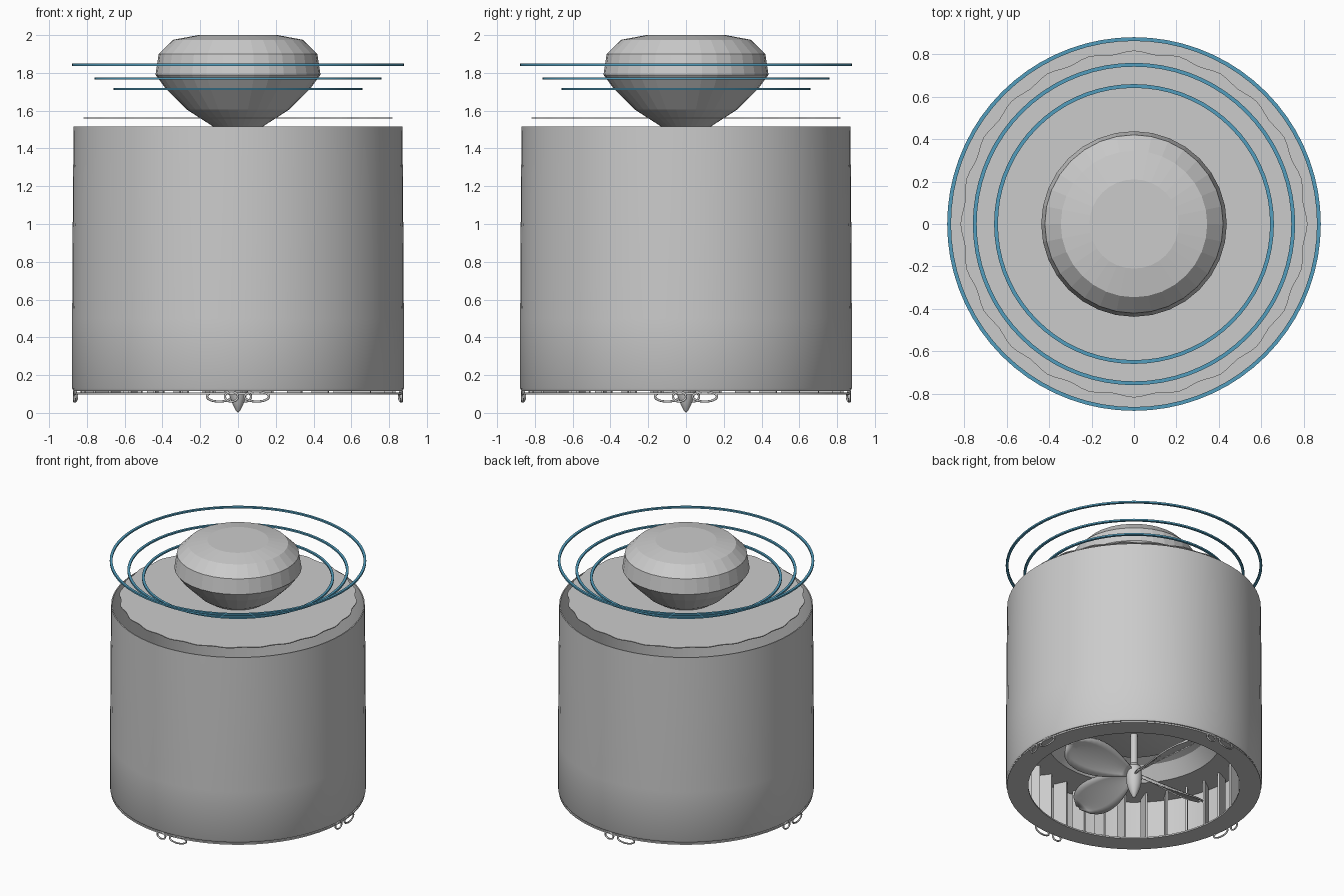
import bpy, bmesh, math
from mathutils import Matrix, Vector

cube = bpy.data.objects.get("Cube")
if cube:
    bpy.data.objects.remove(cube, do_unlink=True)


def material(name, rgb):
    m = bpy.data.materials.new(name)
    m.use_nodes = True
    m.diffuse_color = (*rgb, 1)
    m.node_tree.nodes["Principled BSDF"].inputs["Base Color"].default_value = (*rgb, 1)
    return m


GREY = material("light grey", (0.6, 0.6, 0.6))
BLUE = material("ring blue", (0.085, 0.34, 0.51))


def finish(bm, name, mat, smooth=True):
    bmesh.ops.recalc_face_normals(bm, faces=bm.faces)
    mesh = bpy.data.meshes.new(name)
    bm.to_mesh(mesh)
    bm.free()
    mesh.materials.append(mat)
    if smooth:
        mesh.shade_smooth()
        mesh.set_sharp_from_angle(angle=math.radians(30))
    obj = bpy.data.objects.new(name, mesh)
    bpy.context.collection.objects.link(obj)
    return obj


def lathe(name, profile, mat=GREY, sides=72, closed=True, smooth=True):
    """Spin a radius/height profile about the z axis."""
    bm = bmesh.new()
    verts = [bm.verts.new((r, 0, z)) for r, z in profile]
    edges = [bm.edges.new(p) for p in zip(verts, verts[1:])]
    if closed:
        edges.append(bm.edges.new((verts[-1], verts[0])))
    bmesh.ops.spin(bm, geom=verts + edges, cent=(0, 0, 0), axis=(0, 0, 1),
                   angle=math.tau, steps=sides, use_merge=True)
    bmesh.ops.remove_doubles(bm, verts=bm.verts, dist=0.0001)
    return finish(bm, name, mat, smooth)


def band(name, inner, outer, low, high, mat=GREY):
    """Flat ring with a rectangular section."""
    return lathe(name, [(inner, low), (outer, low), (outer, high), (inner, high)], mat)


# Outer shell, open at both ends
lathe("outer_shell", [(0.87, 0.115), (0.878, 0.13), (0.878, 0.5), (0.874, 1.15),
                      (0.87, 1.515), (0.862, 1.515), (0.862, 0.115)])

# Intake ring and the floor above it
band("intake_ring", 0.725, 0.872, 0.098, 0.109)

# Recessed dish above the propeller
lathe("intake_dish", [(0.862, 0.48), (0.862, 0.465), (0.6, 0.465), (0.52, 0.56),
                      (0.4, 0.6), (0.36, 0.53), (0.2, 0.5), (0, 0.5), (0, 0.515),
                      (0.34, 0.55), (0.38, 0.62), (0.54, 0.58), (0.62, 0.48)])

# Intake slats
bm = bmesh.new()
SLATS = 32
for i in range(SLATS):
    turn = Matrix.Rotation(math.tau * i / SLATS, 4, 'Z')
    place = Matrix.Translation((0.785, 0, 0.285))
    yaw = Matrix.Rotation(math.radians(25), 4, 'Z')
    size = Matrix.Diagonal((0.1, 0.014, 0.36, 1))
    bmesh.ops.create_cube(bm, size=1, matrix=turn @ place @ yaw @ size)
finish(bm, "intake_slats", GREY, smooth=False)

# Propeller hub with a pointed tip and a shaft up to the dish
lathe("propeller_hub", [(0, 0), (0.012, 0.012), (0.03, 0.05), (0.048, 0.1), (0.055, 0.16),
                        (0.05, 0.24), (0.025, 0.27), (0.025, 0.51), (0, 0.51)],
      sides=24, closed=False)

# Four pitched, rounded blades
bm = bmesh.new()
STEPS, CHORD = 12, 6
for k in range(4):
    turn = Matrix.Rotation(math.tau * k / 4, 4, 'Z')
    grid = []
    for i in range(STEPS + 1):
        t = i / STEPS
        half = 0.035 + 0.1 * math.sin(math.pi * min(t, 0.65) / 1.3)
        if t > 0.65:
            half *= math.sqrt(max(0.02, 1 - ((t - 0.65) / 0.35) ** 2))
        pitch = Matrix.Rotation(math.radians(42 - 17 * t), 4, 'X')
        row = []
        for j in range(CHORD + 1):
            s = 2 * j / CHORD - 1
            p = pitch @ Vector((0, half * s, 0.012 * (1 - s * s)))
            row.append(bm.verts.new(turn @ (p + Vector((0.04 + 0.56 * t, 0, 0.19)))))
        grid.append(row)
    for a, b in zip(grid, grid[1:]):
        for j in range(CHORD):
            bm.faces.new((a[j], b[j], b[j + 1], a[j + 1]))
blades = finish(bm, "propeller_blades", GREY)
thick = blades.modifiers.new("thickness", 'SOLIDIFY')
thick.thickness = 0.01
thick.offset = 0

# Oval wire clips hugging the lower rim on all four sides
clips = bpy.data.curves.new("rim_clips", 'CURVE')
clips.dimensions = '3D'
clips.bevel_depth = 0.006
clips.bevel_resolution = 2
for k in range(4):
    for centre, half in ((0.115, 0.075), (-0.04, 0.04)):
        spline = clips.splines.new('POLY')
        spline.points.add(23)
        spline.use_cyclic_u = True
        for i, point in enumerate(spline.points):
            a = math.tau * i / 24
            az = math.tau * k / 4 + centre + half * math.cos(a)
            point.co = (0.868 * math.cos(az), 0.868 * math.sin(az),
                        0.086 + 0.026 * math.sin(a), 1)
clips.materials.append(GREY)
bpy.context.collection.objects.link(bpy.data.objects.new("rim_clips", clips))

# Thin top plate with a wavy edge, floating just above the shell
bm = bmesh.new()
bmesh.ops.create_circle(bm, cap_ends=True, segments=144, radius=0.81)
for v in bm.verts:
    wave = 1 + 0.009 * math.cos(24 * math.atan2(v.co.y, v.co.x))
    v.co = (v.co.x * wave, v.co.y * wave, 1.558)
top = bmesh.ops.extrude_face_region(bm, geom=list(bm.faces))
bmesh.ops.translate(bm, vec=(0, 0, 0.006),
                    verts=[g for g in top["geom"] if isinstance(g, bmesh.types.BMVert)])
finish(bm, "top_plate", GREY, smooth=False)

# Faceted cap
lathe("faceted_cap", [(0, 1.515), (0.13, 1.515), (0.27, 1.605), (0.385, 1.72), (0.437, 1.79),
                      (0.42, 1.9), (0.345, 1.975), (0.21, 2.0), (0, 2.0)],
      sides=32, closed=False, smooth=False)

# Hovering blue rings
for label, radius, height in (("upper", 0.871, 1.843), ("middle", 0.75, 1.77),
                              ("lower", 0.65, 1.715)):
    band(label + "_ring", radius - 0.009, radius + 0.009, height - 0.006, height + 0.006, BLUE)
